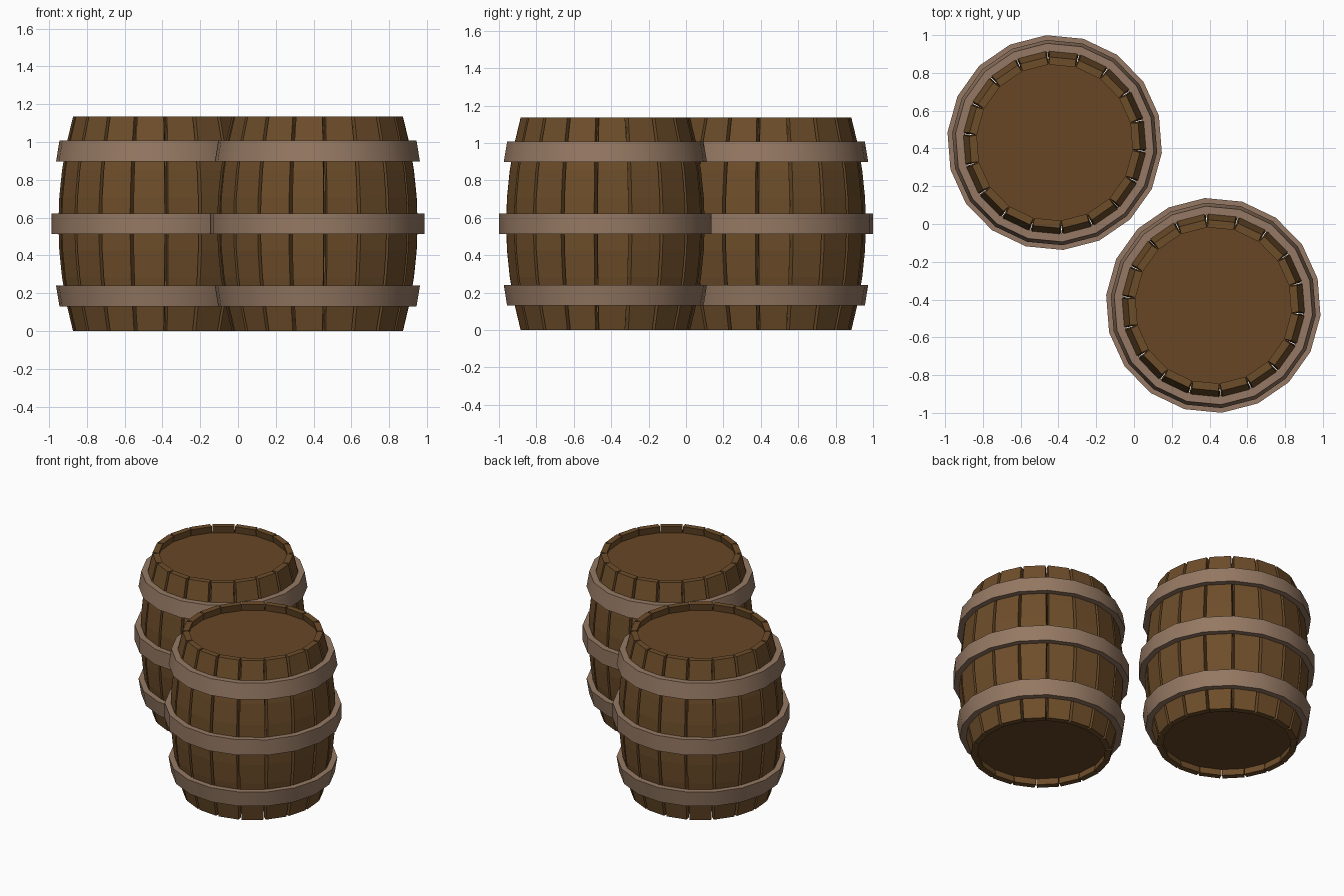
import bpy, bmesh
from math import radians, cos, sin

if "Cube" in bpy.data.objects:
    bpy.data.objects.remove(bpy.data.objects["Cube"])

SIDES = 18
STEP = radians(360 / SIDES)
PHASE = radians(-5.5)          # stave joints line up with hoop corners
HEIGHT = 1.135
MID = HEIGHT / 2


def material(name, rgb):
    m = bpy.data.materials.new(name)
    m.diffuse_color = (*rgb, 1)
    m.use_nodes = True
    m.node_tree.nodes["Principled BSDF"].inputs["Base Color"].default_value = m.diffuse_color
    return m


WOOD = material("wood", (0.155, 0.075, 0.023))
LID = material("lid_wood", (0.135, 0.062, 0.019))
HOOP = material("hoop_metal", (0.30, 0.19, 0.125))


def bulge(z):
    """Outer radius of the barrel at height z."""
    t = (z - MID) / MID
    return 0.532 - 0.078 * t * t


def finish(bm, name, mat, loc):
    bmesh.ops.recalc_face_normals(bm, faces=bm.faces)
    me = bpy.data.meshes.new(name)
    bm.to_mesh(me)
    bm.free()
    me.materials.append(mat)
    ob = bpy.data.objects.new(name, me)
    ob.location = (*loc, 0)
    bpy.context.collection.objects.link(ob)
    return ob


def staves(name, loc, rows=8, thick=0.04, gap=0.009):
    """Ring of separate curved planks with wedge-shaped gaps between them."""
    bm = bmesh.new()
    for k in range(SIDES):
        a0, a1 = PHASE + k * STEP, PHASE + (k + 1) * STEP
        rings = []
        for i in range(rows + 1):
            z = HEIGHT * i / rows
            ro = bulge(z)
            ri = ro - thick
            g = gap / ro
            pts = [(ro, a0 + g), (ro, a1 - g), (ri, a1 - g * 0.2), (ri, a0 + g * 0.2)]
            rings.append([bm.verts.new((r * cos(a), r * sin(a), z)) for r, a in pts])
        for lo, hi in zip(rings, rings[1:]):
            for j in range(4):
                n = (j + 1) % 4
                bm.faces.new((lo[j], lo[n], hi[n], hi[j]))
        bm.faces.new(rings[0])
        bm.faces.new(rings[-1])
    return finish(bm, name, WOOD, loc)


def lathe(name, profile, mat, loc, closed):
    """Spin an (r, z) profile round the barrel axis; open profiles get capped ends."""
    bm = bmesh.new()
    rings = [[bm.verts.new((r * cos(PHASE + k * STEP), r * sin(PHASE + k * STEP), z))
              for k in range(SIDES)] for r, z in profile]
    pairs = list(zip(rings, rings[1:]))
    if closed:
        pairs.append((rings[-1], rings[0]))
    else:
        bm.faces.new(rings[0])
        bm.faces.new(rings[-1])
    for lo, hi in pairs:
        for k in range(SIDES):
            n = (k + 1) % SIDES
            bm.faces.new((lo[k], lo[n], hi[n], hi[k]))
    return finish(bm, name, mat, loc)


def hoop(name, z0, z1, r0, r1, loc):
    inner0, inner1 = bulge(z0) - 0.006, bulge(z1) - 0.006
    ob = lathe(name, [(r0, z0), (r1, z1), (inner1, z1), (inner0, z0)], HOOP, loc, True)
    bpy.ops.object.select_all(action='DESELECT')
    ob.select_set(True)
    bpy.context.view_layer.objects.active = ob
    bpy.ops.object.shade_smooth_by_angle(angle=radians(30))


def barrel(tag, loc):
    staves(tag + "_staves", loc)
    # recessed heads at both ends
    for part, z in (("bottom_head", 0.05), ("top_head", HEIGHT - 0.09)):
        r = bulge(z) - 0.034
        lathe(f"{tag}_{part}", [(r, z), (r, z + 0.04)], LID, loc, False)
    # three hoops, the outer two following the taper
    hoop(tag + "_lower_hoop", 0.13, 0.24, 0.527, 0.545, loc)
    hoop(tag + "_middle_hoop", 0.513, 0.623, 0.57, 0.57, loc)
    hoop(tag + "_upper_hoop", 0.897, 1.007, 0.545, 0.527, loc)


barrel("back_barrel", (-0.42, 0.431))
barrel("front_barrel", (0.42, -0.431))
